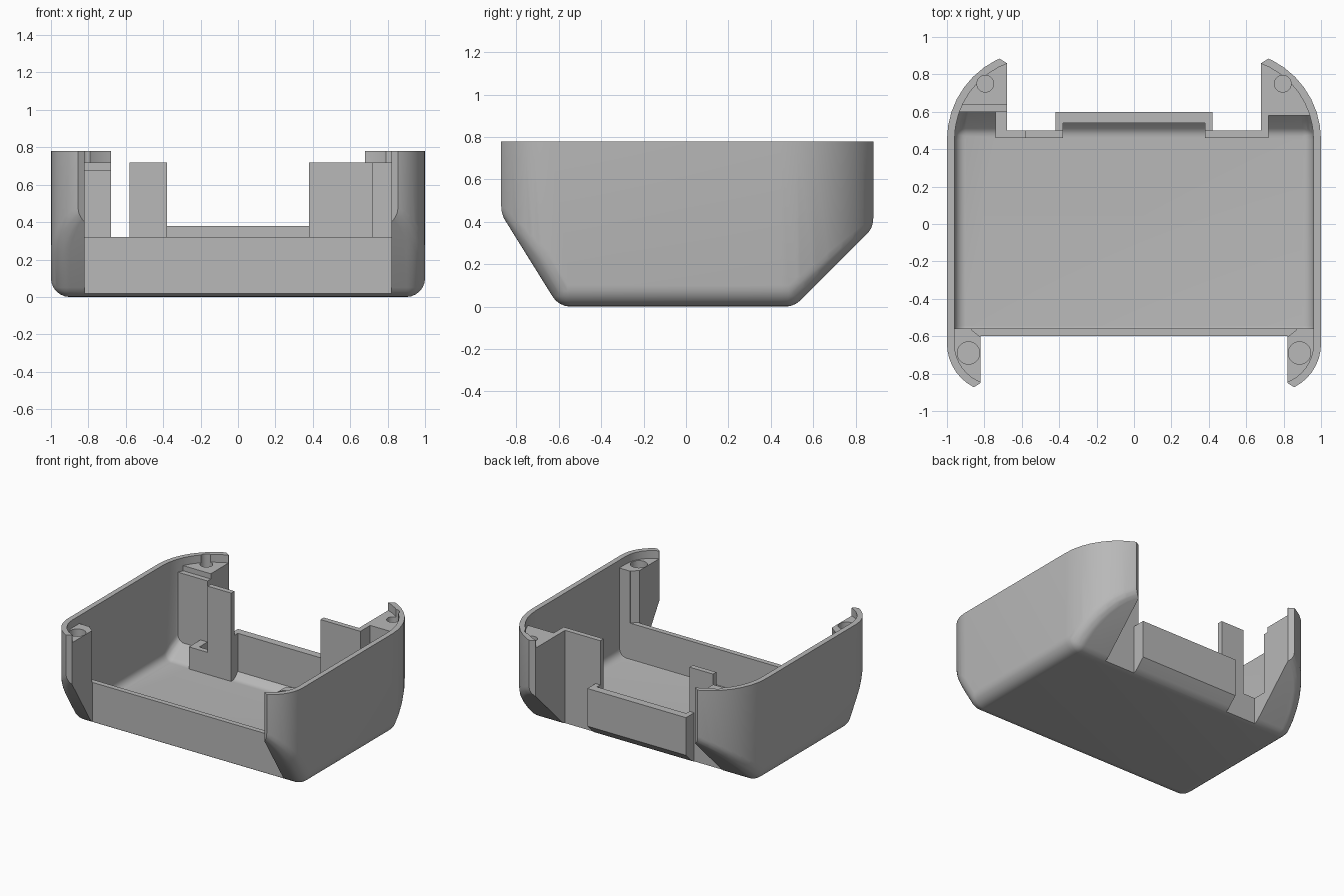
import bpy, bmesh, math
from mathutils import Vector

cube = bpy.data.objects.get("Cube")
if cube:
    bpy.data.objects.remove(cube, do_unlink=True)

grey = bpy.data.materials.new("plain grey")
grey.use_nodes = True
colour = (0.48, 0.48, 0.48, 1)
grey.diffuse_color = colour
grey.node_tree.nodes["Principled BSDF"].inputs["Base Color"].default_value = colour

FILLET = 0.1   # outer edge rounding
WALL = 0.04    # wall thickness
STEPS = 10     # segments per quarter turn


def make_object(name, bm):
    bmesh.ops.recalc_face_normals(bm, faces=bm.faces[:])
    mesh = bpy.data.meshes.new(name)
    bm.to_mesh(mesh)
    bm.free()
    mesh.materials.append(grey)
    obj = bpy.data.objects.new(name, mesh)
    bpy.context.collection.objects.link(obj)
    return obj


def prism_bmesh(points, z0, z1):
    bm = bmesh.new()
    face = bm.faces.new([bm.verts.new((x, y, z0)) for x, y in points])
    ext = bmesh.ops.extrude_face_region(bm, geom=[face])
    top = [g for g in ext["geom"] if isinstance(g, bmesh.types.BMVert)]
    bmesh.ops.translate(bm, verts=top, vec=(0, 0, z1 - z0))
    return bm


def prism(points, z0, z1):
    return make_object("cutter", prism_bmesh(points, z0, z1))


def box(x0, x1, y0, y1, z0, z1):
    return prism([(x0, y0), (x1, y0), (x1, y1), (x0, y1)], z0, z1)


def cut(target, cutter):
    cutter.hide_render = True
    mod = target.modifiers.new("cut", "BOOLEAN")
    mod.operation = "DIFFERENCE"
    mod.solver = "EXACT"
    mod.object = cutter
    bpy.context.view_layer.objects.active = target
    bpy.ops.object.modifier_apply(modifier=mod.name)
    bpy.data.objects.remove(cutter, do_unlink=True)


def core_points():
    """Corner points of the tub, shrunk inwards by the fillet radius."""
    plan = []
    # centre x, centre y, radius, first quarter
    for cx, cy, r, q in ((0.523, 0.45, 0.477, 0), (-0.523, 0.45, 0.477, 1),
                         (-0.74, -0.64, 0.26, 2), (0.74, -0.64, 0.26, 3)):
        for i in range(STEPS + 1):
            a = (q + i / STEPS) * math.pi / 2
            plan.append((cx + (r - FILLET) * math.cos(a),
                         cy + (r - FILLET) * math.sin(a)))
    bm = prism_bmesh(plan, FILLET, 1.2)
    # sloping undersides at front and back
    for y, normal in ((-0.6, (0, -0.45, -0.28)), (0.51, (0, 1, -1))):
        n = Vector(normal).normalized()
        bmesh.ops.bisect_plane(bm, geom=bm.verts[:] + bm.edges[:] + bm.faces[:],
                               plane_co=Vector((0, y, 0)) - n * FILLET,
                               plane_no=n, clear_outer=True)
    points = [v.co.copy() for v in bm.verts]
    bm.free()
    return points


def rounded_tub(name, points, radius):
    """Hull of half balls set on the core points."""
    ball = [Vector((0, 0, -radius))]
    for j in range(6):
        lat = j * math.pi / 12
        for i in range(4 * STEPS):
            a = i * math.pi / 2 / STEPS
            ball.append(radius * Vector((math.cos(a) * math.cos(lat),
                                         math.sin(a) * math.cos(lat),
                                         -math.sin(lat))))
    bm = bmesh.new()
    for p in points:
        for b in ball:
            bm.verts.new(p + b)
    bmesh.ops.remove_doubles(bm, verts=bm.verts[:], dist=0.0002)
    bmesh.ops.convex_hull(bm, input=bm.verts[:])
    loose = [v for v in bm.verts if not v.link_faces]
    bmesh.ops.delete(bm, geom=loose, context="VERTS")
    bmesh.ops.dissolve_limit(bm, angle_limit=0.01, verts=bm.verts[:],
                             edges=bm.edges[:])
    return make_object(name, bm)


core = core_points()
casing = rounded_tub("casing", core, FILLET)
cavity = rounded_tub("cavity", core, FILLET - WALL)

# walls, panels and screw posts left standing in the cavity
standing = (
    (-1.1, 1.1, -1.2, -0.56, 0.72),     # front wall and posts
    (-0.4, 0.4, 0.54, 1.2, 0.72),       # back wall
    (0.38, 0.72, 0.46, 1.2, 0.72),      # back panel
    (0.7, 1.1, 0.58, 1.2, 0.72),        # back post
    (-0.58, -0.38, 0.46, 1.2, 0.72),    # other back panel
    (-0.74, -0.56, 0.46, 1.2, 0.21),    # low panel
    (-1.1, -0.66, 0.6, 1.2, 0.68),      # other back post, step
    (-1.1, -0.66, 0.64, 1.2, 0.72),     # other back post
)
for x0, x1, y0, y1, top in standing:
    cut(cavity, box(x0, x1, y0, y1, -0.5, top))

# open the top, then hollow out
cut(casing, box(-2, 2, -2, 2, 0.78, 2))
cut(casing, cavity)

# openings at front and back
openings = (
    (-0.82, 0.82, -1.2, -0.6, -0.5),
    (-0.82, 0.82, -1.3, -0.5, 0.32),
    (-0.68, -0.42, 0.5, 1.2, -0.5),
    (0.42, 0.68, 0.5, 1.2, -0.5),
    (-0.5, 0.5, 0.6, 1.3, -0.6),
    (-0.5, 0.5, 0.5, 1.4, 0.38),
)
for x0, x1, y0, y1, bottom in openings:
    cut(casing, box(x0, x1, y0, y1, bottom, 1.5))

for s in (1, -1):
    # angled wall ends
    back_tip = ((0.76, 0.91), (0.64, 0.835), (0.64, 1.1), (0.76, 1.1))
    front_tip = ((0.94, -0.925), (0.78, -0.825), (0.78, -1.1), (0.94, -1.1))
    # softened inner corner of the front post
    post = ((0.8, -0.55), (0.87, -0.55), (0.87, -0.565), (0.8, -0.62))
    for shape, bottom in ((back_tip, -0.5), (front_tip, -0.5), (post, 0.32)):
        cut(casing, prism([(s * x, y) for x, y in shape], bottom, 1.5))
    # screw holes
    for x, y, r in ((0.795, 0.75, 0.045), (0.885, -0.69, 0.06)):
        ring = [(s * x + r * math.cos(i * math.pi / 16),
                 y + r * math.sin(i * math.pi / 16)) for i in range(32)]
        cut(casing, prism(ring, 0.4, 1.5))

bpy.ops.object.select_all(action="DESELECT")
casing.select_set(True)
bpy.context.view_layer.objects.active = casing
bpy.ops.object.shade_smooth_by_angle(angle=math.radians(25))
